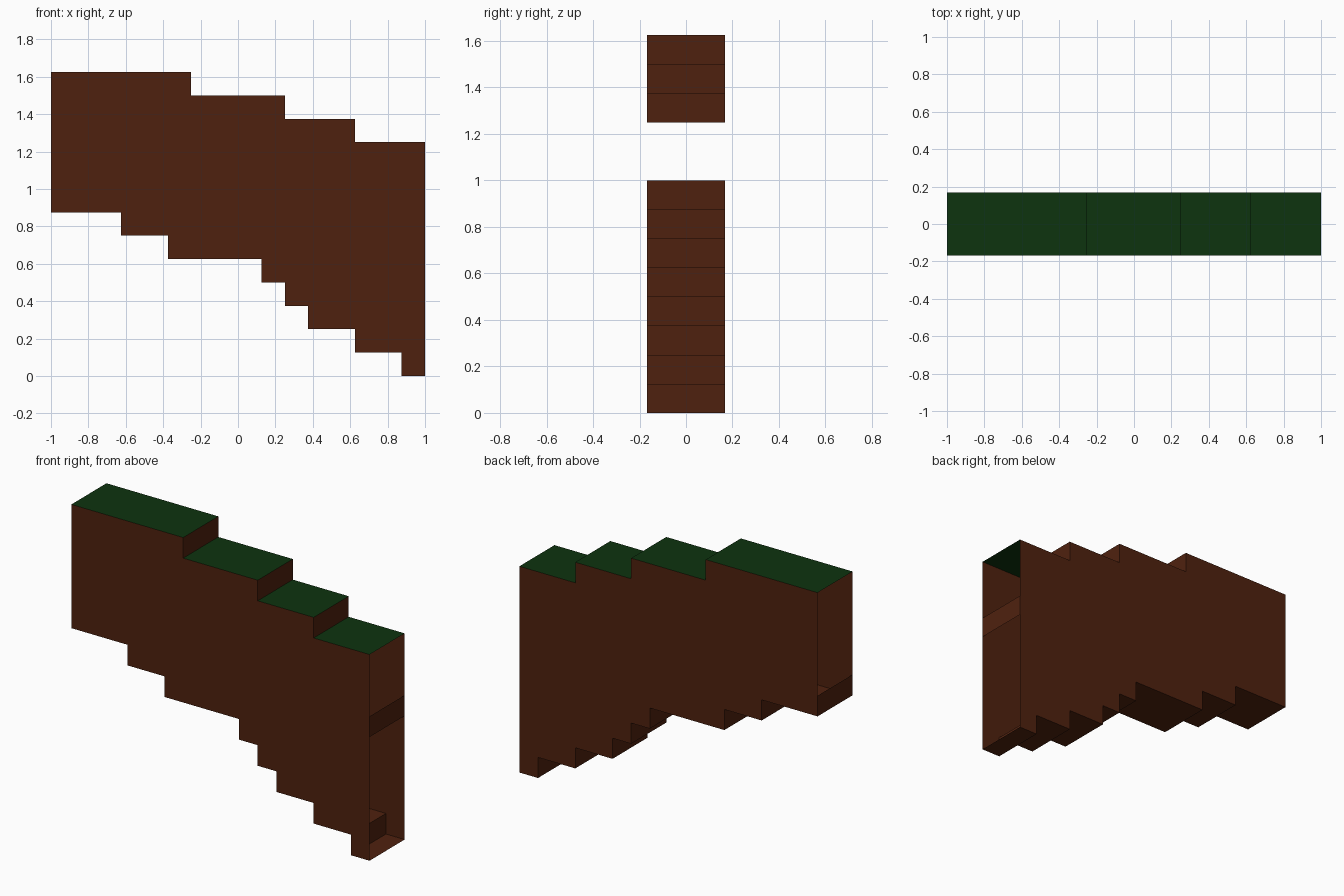
import bpy

cube = bpy.data.objects.get("Cube")
if cube:
    bpy.data.objects.remove(cube, do_unlink=True)

HALF = 0.168      # half thickness of the slab
STEP = 0.125      # height of one step


def material(name, color):
    m = bpy.data.materials.new(name)
    m.use_nodes = True
    m.diffuse_color = (*color, 1)
    bsdf = next(n for n in m.node_tree.nodes if n.type == 'BSDF_PRINCIPLED')
    bsdf.inputs["Base Color"].default_value = (*color, 1)
    return m


earth = material("earth_brown", (0.078, 0.0155, 0.0045))
grass = material("grass_green", (0.004, 0.033, 0.0045))


def add_mesh(name, verts, faces, mat):
    me = bpy.data.meshes.new(name)
    me.from_pydata(verts, [], faces)
    me.materials.append(mat)
    ob = bpy.data.objects.new(name, me)
    bpy.context.collection.objects.link(ob)
    return ob


def stairs(xs, z):
    """Outline of a staircase: flat runs between the xs, one step between runs."""
    dz = STEP if xs[0] > xs[-1] else -STEP
    points = []
    for a, b in zip(xs, xs[1:]):
        points += [(a, z), (b, z)]
        z += dz
    return points


def sweep(name, segments, mat):
    """Strips across the thickness, one for each outline segment."""
    verts, faces = [], []
    for (ax, az), (bx, bz) in segments:
        n = len(verts)
        verts += [(ax, -HALF, az), (bx, -HALF, bz), (bx, HALF, bz), (ax, HALF, az)]
        faces.append((n, n + 1, n + 2, n + 3))
    return add_mesh(name, verts, faces, mat)


top = stairs([-1, -0.25, 0.25, 0.625, 1], 13 * STEP)
bottom = stairs([1, 0.875, 0.625, 0.375, 0.25, 0.125, -0.375, -0.625, -1], 0)
top_segments = list(zip(top, top[1:]))
bottom_segments = list(zip(bottom, bottom[1:]))

# Grass treads and earth risers on top, stepped earth underside
sweep("grass_treads", top_segments[::2], grass)
sweep("top_risers", top_segments[1::2], earth)
sweep("stepped_underside", bottom_segments, earth)

# Narrow strips across the otherwise open ends
sweep("right_end_strip", [((-1, 7 * STEP), (-1, 8 * STEP))], earth)
sweep("left_end_strip", [((1, 7 * STEP), (1, 6 * STEP))], earth)

# Front and back walls
outline = top + bottom
for name, y, pts in (("front_wall", -HALF, outline[::-1]), ("back_wall", HALF, outline)):
    add_mesh(name, [(x, y, z) for x, z in pts], [tuple(range(len(pts)))], earth)
